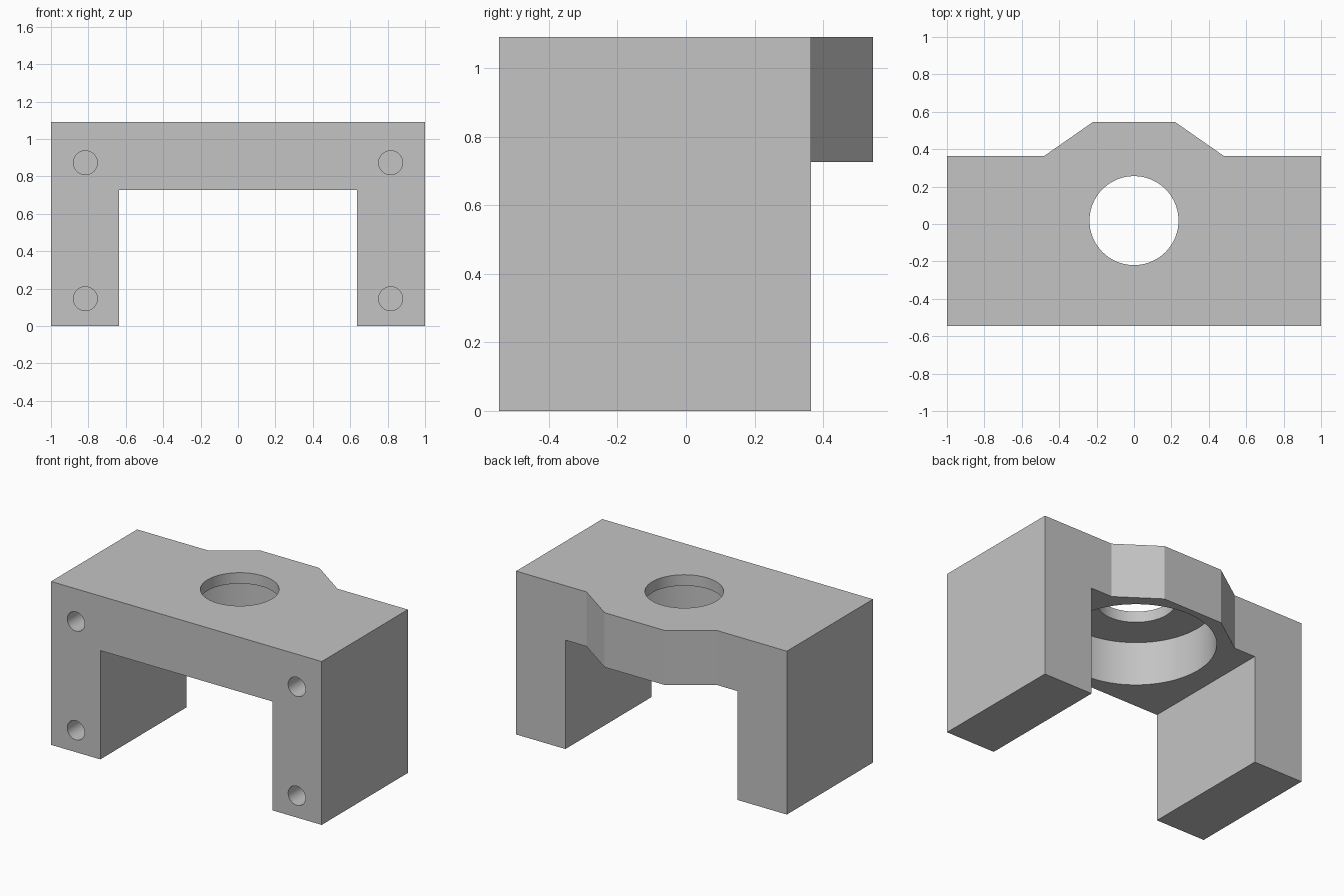
import bpy
import bmesh
import math

cube = bpy.data.objects.get("Cube")
if cube:
    bpy.data.objects.remove(cube, do_unlink=True)

TOP, BRIDGE, LEDGE = 1.091, 0.727, 1.018
FRONT, BACK, BOSS_BACK = -0.545, 0.364, 0.545
LEG_INNER, BORE_Y = 0.636, 0.018

grey = bpy.data.materials.new("plain grey")
grey.use_nodes = True
colour = (0.55, 0.55, 0.55, 1)
grey.diffuse_color = colour
grey.node_tree.nodes["Principled BSDF"].inputs["Base Color"].default_value = colour


def prism(name, outline, offset):
    """Extrude a closed outline of 3D points along an offset."""
    bm = bmesh.new()
    face = bm.faces.new([bm.verts.new(p) for p in outline])
    result = bmesh.ops.extrude_face_region(bm, geom=[face])
    moved = [g for g in result["geom"] if isinstance(g, bmesh.types.BMVert)]
    bmesh.ops.translate(bm, verts=moved, vec=offset)
    bmesh.ops.recalc_face_normals(bm, faces=bm.faces)
    mesh = bpy.data.meshes.new(name)
    bm.to_mesh(mesh)
    bm.free()
    mesh.materials.append(grey)
    obj = bpy.data.objects.new(name, mesh)
    bpy.context.collection.objects.link(obj)
    return obj


def boolean(target, tool, operation):
    """Apply a boolean and remove the helper."""
    bpy.context.view_layer.objects.active = target
    mod = target.modifiers.new(operation, "BOOLEAN")
    mod.object, mod.operation, mod.solver = tool, operation, "EXACT"
    bpy.ops.object.modifier_apply(modifier=mod.name)
    bpy.data.objects.remove(tool, do_unlink=True)


def drill(target, radius, location, depth, rotation=(0, 0, 0), sides=72):
    """Cut a round hole centred on the location."""
    bpy.ops.mesh.primitive_cylinder_add(vertices=sides, radius=radius, depth=depth,
                                        location=location, rotation=rotation)
    tool = bpy.context.object
    tool.hide_render = True
    tool.data.materials.append(grey)
    boolean(target, tool, "DIFFERENCE")


# Bridge-shaped bracket body with two legs
half = [(LEG_INNER, BRIDGE), (LEG_INNER, 0), (1, 0), (1, TOP)]
profile = half + [(-x, z) for x, z in reversed(half)]
bracket = prism("bracket_body", [(x, FRONT, z) for x, z in profile],
                (0, BACK - FRONT, 0))

# Tapered boss on the back, overlapping into the bridge
plan = [(0.48, 0), (0.48, BACK), (0.22, BOSS_BACK)]
plan += [(-x, y) for x, y in reversed(plan)]
boss = prism("back_boss", [(x, y, BRIDGE) for x, y in plan], (0, 0, TOP - BRIDGE))
boolean(bracket, boss, "UNION")

# Wide counterbore from below and narrower through hole
bore_base = BRIDGE - 0.2
drill(bracket, 0.482, (0, BORE_Y, (bore_base + LEDGE) / 2), LEDGE - bore_base)
drill(bracket, 0.238, (0, BORE_Y, TOP), 0.5)

# Blind screw holes in the front of the legs
for x in (-0.816, 0.816):
    for z in (0.146, 0.873):
        drill(bracket, 0.064, (x, FRONT, z), 0.72, (math.pi / 2, 0, 0), 40)

bpy.ops.object.select_all(action="DESELECT")
bracket.select_set(True)
bpy.context.view_layer.objects.active = bracket
bpy.ops.object.shade_smooth_by_angle(angle=math.radians(25))
